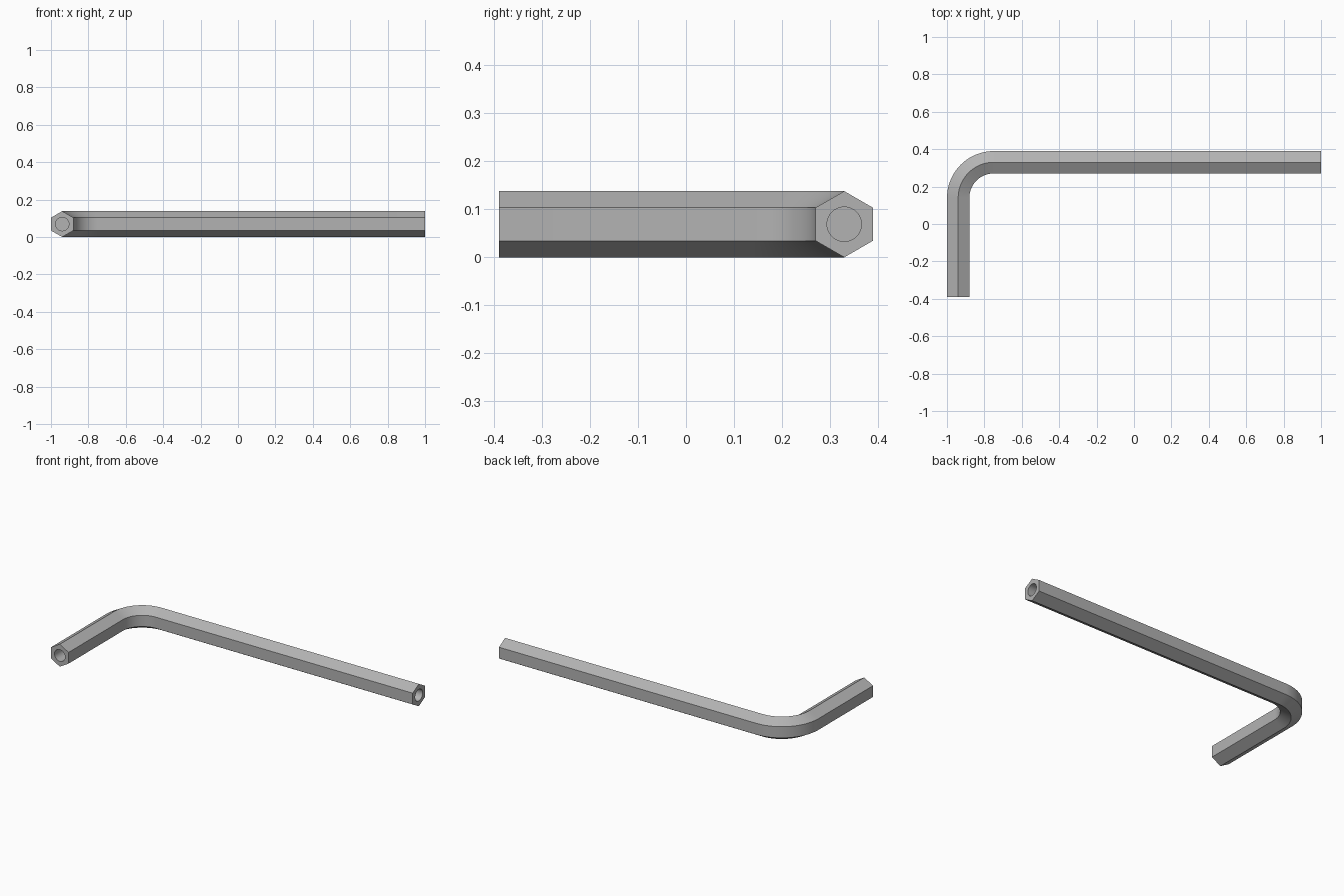
import bpy, bmesh
from math import sin, cos, pi, radians
from mathutils import Vector, Matrix

cube = bpy.data.objects.get("Cube")
if cube:
    bpy.data.objects.remove(cube)

RADIUS = 0.069          # hexagon centre to corner
BEND = 0.19             # bend radius along the centre line
SHORT_X, LONG_Y = -0.94, 0.33
HOLE_RADIUS, HOLE_DEPTH = 0.036, 0.1
BEND_STEPS = 24
UP = Vector((0, 0, 1))

steel = bpy.data.materials.new("steel grey")
steel.use_nodes = True
colour = (0.45, 0.45, 0.45, 1)
steel.diffuse_color = colour
steel.node_tree.nodes["Principled BSDF"].inputs["Base Color"].default_value = colour


def make_object(name, bm):
    bmesh.ops.recalc_face_normals(bm, faces=bm.faces)
    mesh = bpy.data.meshes.new(name)
    bm.to_mesh(mesh)
    bm.free()
    mesh.materials.append(steel)
    obj = bpy.data.objects.new(name, mesh)
    bpy.context.collection.objects.link(obj)
    return obj


# Centre line: short arm, quarter bend, long arm, as (point, outward side)
short_end = Vector((SHORT_X, -0.39, RADIUS))
long_end = Vector((1, LONG_Y, RADIUS))
bend_centre = Vector((SHORT_X + BEND, LONG_Y - BEND, RADIUS))
path = [(short_end, Vector((-1, 0, 0)))]
for i in range(BEND_STEPS + 1):
    a = pi - pi / 2 * i / BEND_STEPS
    side = Vector((cos(a), sin(a), 0))
    path.append((bend_centre + side * BEND, side))
path.append((long_end, Vector((0, 1, 0))))

# Sweep the hexagon along the centre line
bm = bmesh.new()
angles = [radians(30 + 60 * k) for k in range(6)]
rings = [[bm.verts.new(p + (side * cos(a) + UP * sin(a)) * RADIUS) for a in angles]
         for p, side in path]
for r, s in zip(rings, rings[1:]):
    for k in range(6):
        n = (k + 1) % 6
        bm.faces.new((r[k], r[n], s[n], s[k]))
bm.faces.new(rings[0])
bm.faces.new(rings[-1])
key = make_object("hex_key", bm)

# Blind round holes in both ends
cutters = []
for name, point, axis in (("short_end_hole", short_end, "X"), ("long_end_hole", long_end, "Y")):
    bm = bmesh.new()
    bmesh.ops.create_cone(bm, cap_ends=True, segments=32, radius1=HOLE_RADIUS,
                          radius2=HOLE_RADIUS, depth=2 * HOLE_DEPTH,
                          matrix=Matrix.Translation(point) @ Matrix.Rotation(pi / 2, 4, axis))
    cutter = make_object(name, bm)
    cutter.hide_render = True
    cutters.append(cutter)
    mod = key.modifiers.new(name, "BOOLEAN")
    mod.operation = "DIFFERENCE"
    mod.solver = "EXACT"
    mod.object = cutter

# Apply the holes, then shade the bend smooth and keep the hexagon edges sharp
bpy.ops.object.select_all(action="DESELECT")
key.select_set(True)
bpy.context.view_layer.objects.active = key
for mod in list(key.modifiers):
    bpy.ops.object.modifier_apply(modifier=mod.name)
for cutter in cutters:
    bpy.data.objects.remove(cutter)
bpy.ops.object.shade_smooth_by_angle(angle=radians(30))
